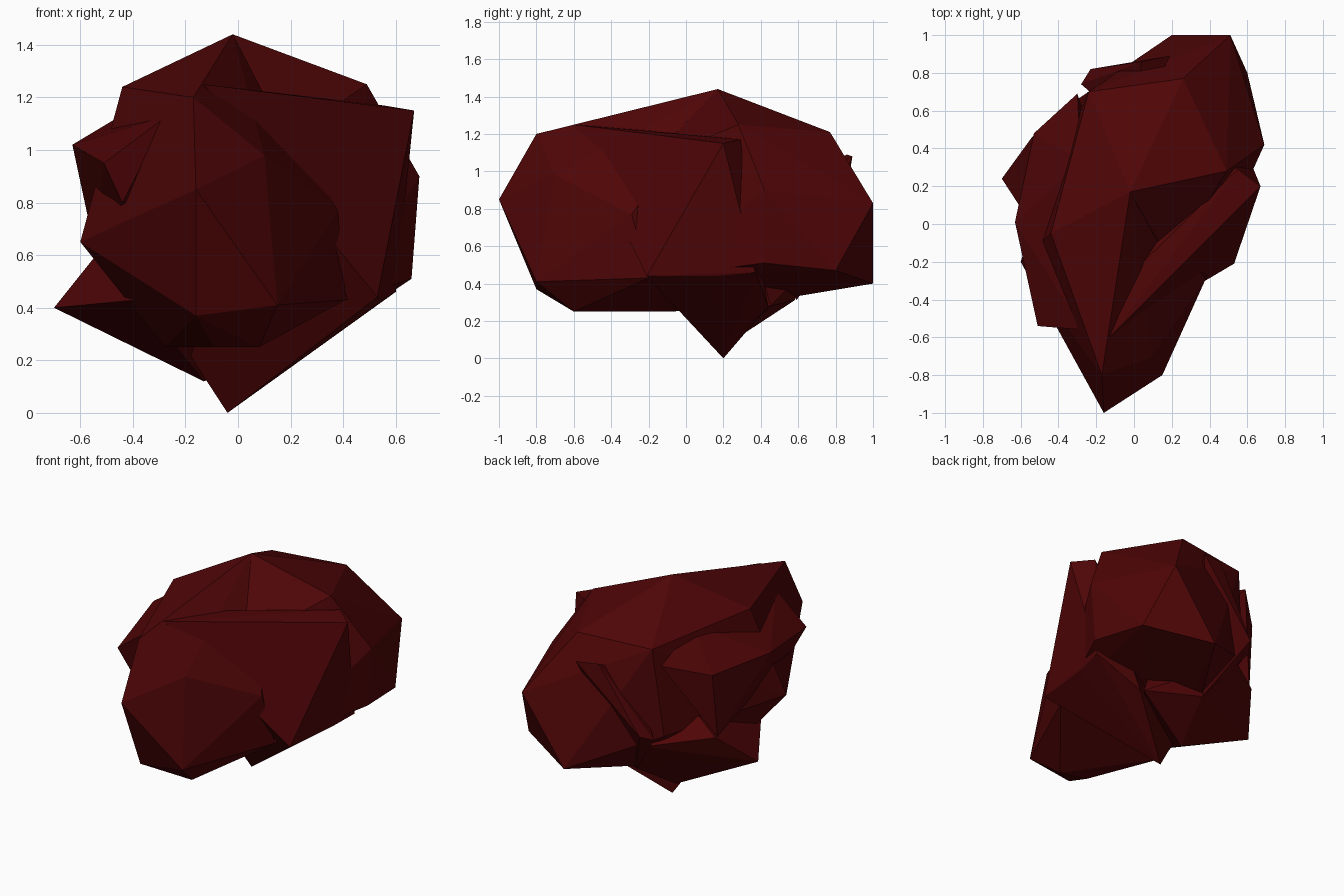
import bpy, bmesh

mat = bpy.data.materials.new("dark red stone")
mat.diffuse_color = (0.078, 0.0015, 0.002, 1)


def chunk(name, points):
    """Faceted convex stone chunk wrapped around its corner points."""
    bm = bmesh.new()
    for p in points:
        bm.verts.new(p)
    res = bmesh.ops.convex_hull(bm, input=bm.verts[:])
    loose = {g for g in res["geom_interior"] + res["geom_unused"]
             if isinstance(g, bmesh.types.BMVert)}
    bmesh.ops.delete(bm, geom=list(loose), context='VERTS')
    bmesh.ops.recalc_face_normals(bm, faces=bm.faces[:])
    me = bpy.data.meshes.new(name)
    bm.to_mesh(me)
    bm.free()
    me.materials.append(mat)
    ob = bpy.data.objects.new(name, me)
    bpy.context.collection.objects.link(ob)
    return ob


# main boulder: front and rear halves meeting at a shared waist
waist = [(-.6, -.2, .65), (-.44, -.05, 1.24), (-.02, .17, 1.44),
         (-.28, -.07, .25), (.41, -.2, .43)]
chunk("front_boulder", waist + [
    (-.16, -1, .85), (-.17, -.8, 1.2), (.15, -.8, .41), (.1, -.7, .98),
    (-.16, -.8, .37), (.08, -.6, .25), (-.09, -.55, .25), (.38, -.29, .77)])
chunk("rear_boulder", waist + [
    (.2, -.2, 1.05), (.49, .28, 1.25), (.26, .77, 1.21), (-.24, .7, 1.2),
    (-.3, .66, .62), (.51, 1, .83), (.2, 1, .4), (.6, .8, .47),
    (.69, .42, .9), (.66, .42, .51), (-.05, .58, .33)])

# angular shard crossing the boulder, with the low point it stands on
chunk("cross_shard", [
    (-.13, -.6, 1.25), (.67, .2, 1.15), (.55, .29, 1.17), (.03, -.22, 1.22),
    (.53, -.21, .44), (.57, .17, .44), (.6, .37, .46), (.32, .44, .28),
    (-.04, .2, 0), (-.3, .1, .4)])

# wedge at the lower left
chunk("left_wedge", [
    (-.7, .24, .4), (-.13, .29, .12), (-.05, .58, .31), (-.54, .46, .6),
    (-.2, .72, .55), (-.38, -.25, .43), (.3, .45, .28), (0, .3, .9)])

# beam-like fin on the back
chunk("back_fin", [
    (.19, .89, 1.08), (.04, .86, 1.09), (-.23, .82, .66), (-.28, .74, .62),
    (-.05, .59, .31), (0, .5, .9)])

# lump on the left side
chunk("left_lump", [
    (-.63, .01, 1.02), (-.53, .48, 1.02), (-.51, -.54, .95),
    (-.27, -.56, 1.13), (-.3, .69, 1.1), (-.44, -.5, .8),
    (-.54, .44, .6), (-.28, .33, 1.23), (-.1, .1, .8)])
